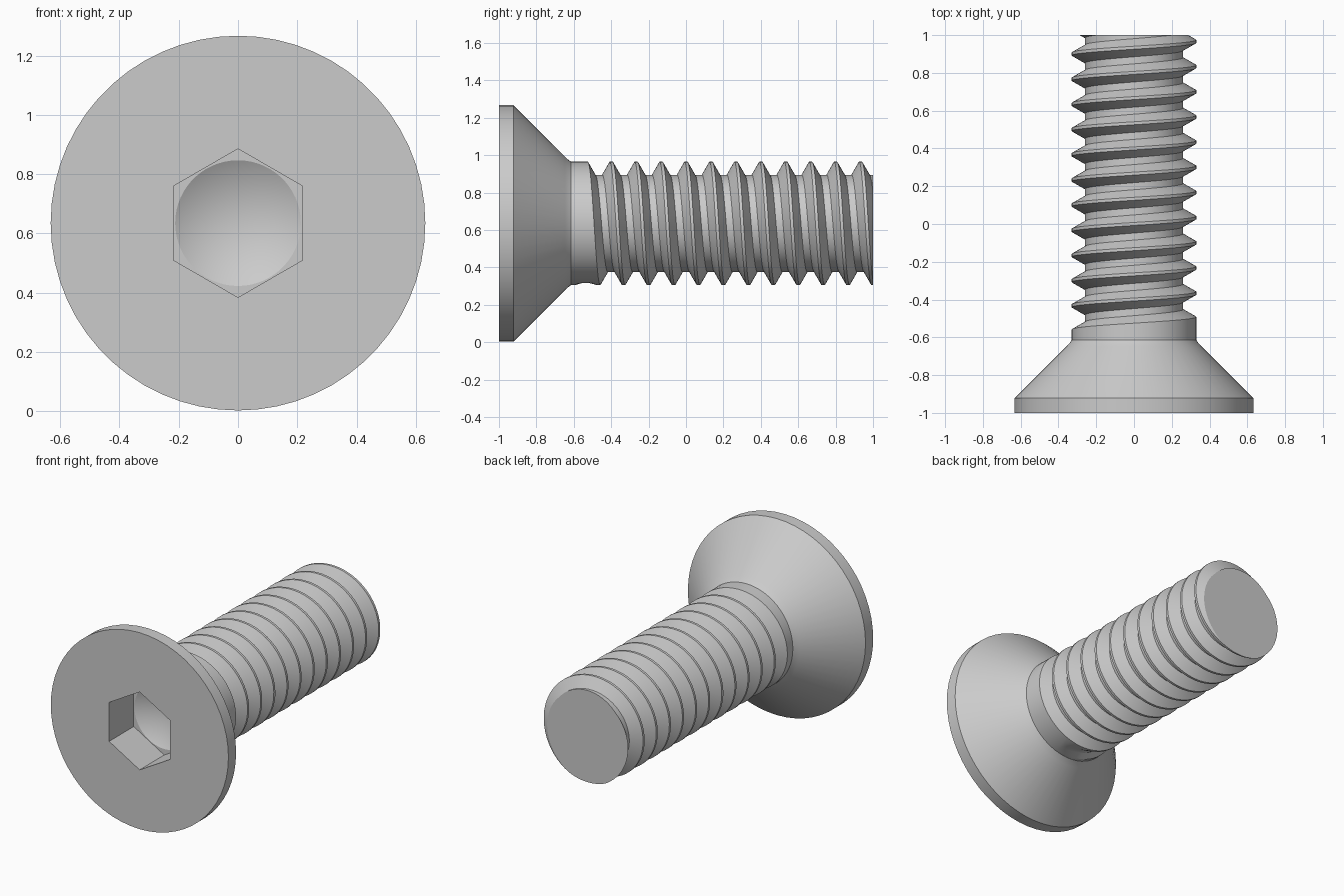
import bpy
import bmesh
from math import sin, cos, pi, radians

cube = bpy.data.objects.get("Cube")
if cube:
    bpy.data.objects.remove(cube)

N = 60                  # segments round the axis
AXIS_Z = 0.635          # height of the screw axis
PITCH = 0.1333
TURNS = 14
CREST, ROOT = 0.33, 0.26
START = radians(72)     # where the thread groove begins

bm = bmesh.new()


def angle(step):
    return -(START + 2 * pi * step / N)


def point(r, a, y):
    return bm.verts.new((r * cos(a), y, AXIS_Z + r * sin(a)))


def ring(y, radius):
    return [point(radius(angle(i)), angle(i), y) for i in range(N)]


def circle(r):
    return lambda a: r


def hexagon(flat):
    return lambda a: flat / cos((a + pi / 6) % (pi / 3) - pi / 6)


# Socket floor, socket walls, front face, countersunk cone and neck fillet
sections = [
    (-0.75, circle(0.212)), (-0.75, hexagon(0.217)), (-1.0, hexagon(0.217)),
    (-1.0, circle(0.632)), (-0.922, circle(0.632)), (-0.647, circle(0.357)),
    (-0.63, circle(0.341)), (-0.615, circle(CREST)),
]
rings = [ring(y, radius) for y, radius in sections]
for lower, upper in zip(rings, rings[1:]):
    for i in range(N):
        j = (i + 1) % N
        bm.faces.new((lower[i], lower[j], upper[j], upper[i]))

# Conical drill point at the bottom of the socket
tip = bm.verts.new((0, -0.63, AXIS_Z))
for i in range(N):
    bm.faces.new((tip, rings[0][(i + 1) % N], rings[0][i]))

# Thread: one groove profile swept along a helix, fading in at the neck
profile = [(0.008, 0), (0.048, 1), (PITCH - 0.048, 1), (PITCH - 0.008, 0)]
helix = []
for s in range(N * TURNS + 1):
    y = -0.633 + PITCH * (START / (2 * pi) + s / N)
    depth = (CREST - ROOT) * min(1, s / (N * 0.25))
    helix.append([point(CREST - depth * d, angle(s), y + dy)
                  for dy, d in profile])
for s in range(N * TURNS):
    a, b = helix[s], helix[s + 1]
    for k in range(3):
        bm.faces.new((a[k], b[k], b[k + 1], a[k + 1]))
    if s + 1 + N < len(helix):
        bm.faces.new((a[3], b[3], helix[s + 1 + N][0], helix[s + N][0]))

# Plain shank between the neck and the first groove
neck = rings[-1]
for i in range(N - 1):
    bm.faces.new((neck[i], neck[i + 1], helix[i + 1][0], helix[i][0]))
bm.faces.new([neck[N - 1], neck[0]] + helix[0] + [helix[N][0], helix[N - 1][0]])

# Flat cut at the far end
cut = bmesh.ops.bisect_plane(
    bm, geom=bm.verts[:] + bm.edges[:] + bm.faces[:],
    plane_co=(0, 1, 0), plane_no=(0, 1, 0), clear_outer=True)
rim = [e for e in cut["geom_cut"] if isinstance(e, bmesh.types.BMEdge)]
bmesh.ops.contextual_create(bm, geom=rim)
bmesh.ops.recalc_face_normals(bm, faces=bm.faces[:])

mesh = bpy.data.meshes.new("countersunk_screw")
bm.to_mesh(mesh)
bm.free()
screw = bpy.data.objects.new("countersunk_screw", mesh)
bpy.context.collection.objects.link(screw)

# Plain grey metal
grey = bpy.data.materials.new("light_grey")
grey.use_nodes = True
colour = (0.6, 0.6, 0.6, 1)
grey.diffuse_color = colour
grey.node_tree.nodes["Principled BSDF"].inputs["Base Color"].default_value = colour
mesh.materials.append(grey)

bpy.ops.object.select_all(action="DESELECT")
screw.select_set(True)
bpy.context.view_layer.objects.active = screw
bpy.ops.object.shade_smooth_by_angle(angle=radians(25))
